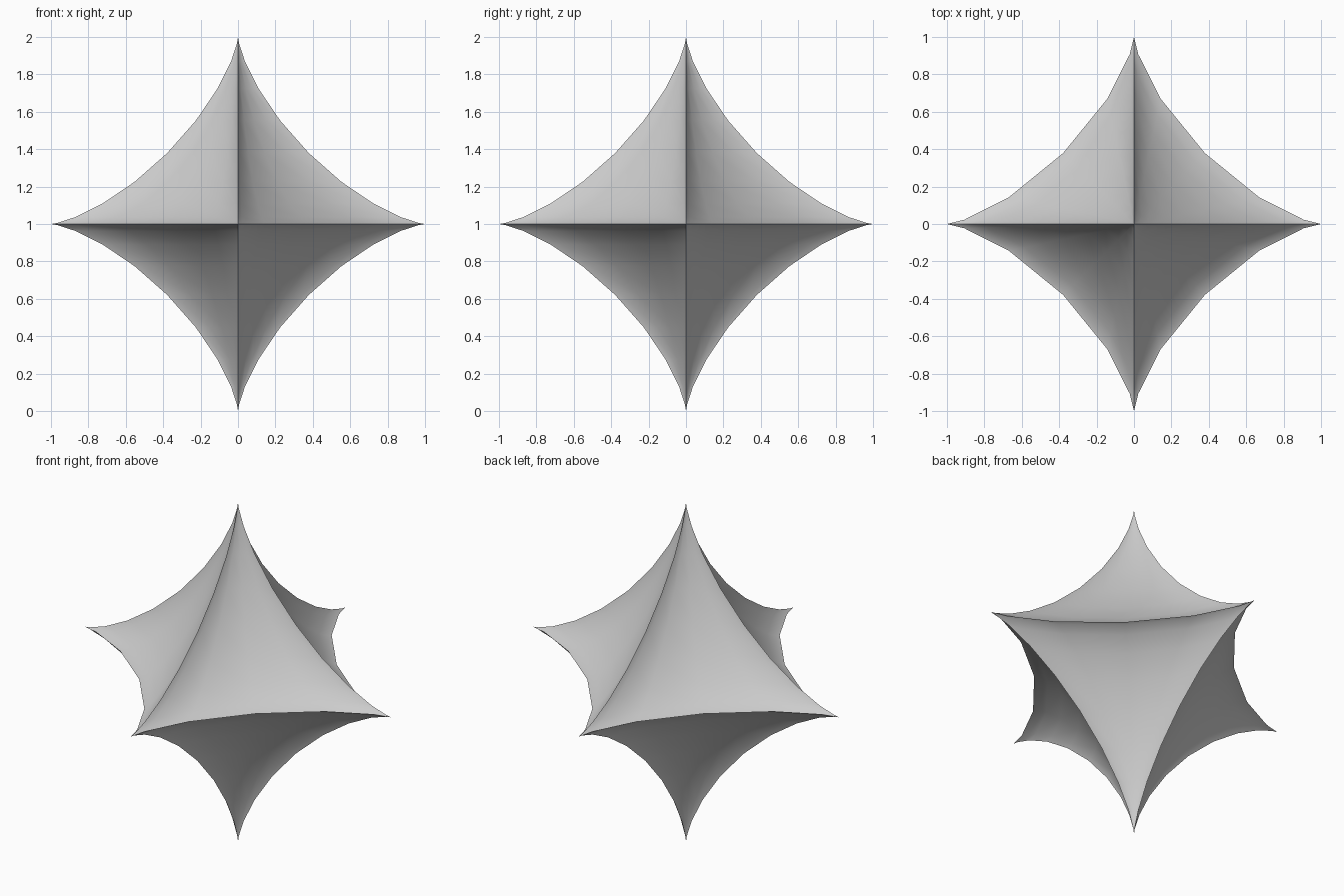
import bpy, bmesh, math

if "Cube" in bpy.data.objects:
    bpy.data.objects.remove(bpy.data.objects["Cube"])

EXPONENT = 2.8  # pulls the sphere inward into a six-pointed star


def pinch(c):
    return math.copysign(abs(c) ** EXPONENT, c)


# Unit sphere whose rings and segments land on all three axes
bm = bmesh.new()
bmesh.ops.create_uvsphere(bm, u_segments=24, v_segments=20, radius=1.0)

# Raise each coordinate to a power: concave faces between six spikes
for v in bm.verts:
    x, y, z = v.co
    v.co = (pinch(x), pinch(y), pinch(z) + 1.0)
bmesh.ops.recalc_face_normals(bm, faces=bm.faces)

mesh = bpy.data.meshes.new("six_pointed_star")
bm.to_mesh(mesh)
bm.free()
star = bpy.data.objects.new("six_pointed_star", mesh)
bpy.context.collection.objects.link(star)

# Smooth concave faces, crisp ridges
bpy.context.view_layer.objects.active = star
star.select_set(True)
bpy.ops.object.shade_smooth_by_angle(angle=math.radians(30))
